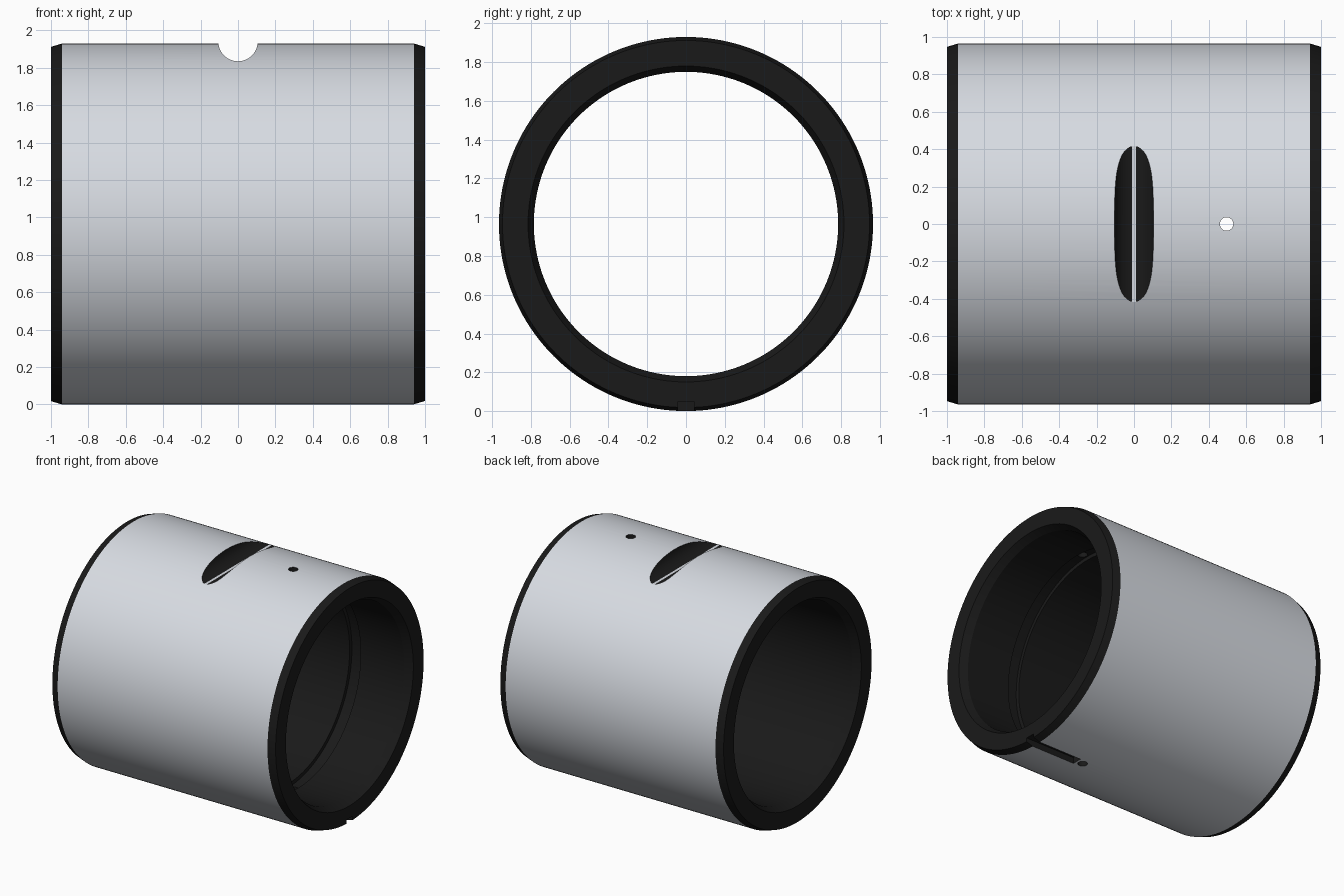
import bpy, bmesh, math
from mathutils import Matrix, Vector

if "Cube" in bpy.data.objects:
    bpy.data.objects.remove(bpy.data.objects["Cube"])

R, BORE = 0.965, 0.785
SEG = 160

# Sleeve wall section (x, radius): chamfered ends plus an annular groove in the bore
profile = [(-1, 0.815), (-1, 0.947), (-0.94, R), (0.94, R), (1, 0.947), (1, 0.815),
           (0.94, BORE), (0.55, BORE), (0.55, BORE + 0.03),
           (0.45, BORE + 0.03), (0.45, BORE), (-0.94, BORE)]


def make_object(name, bm):
    bmesh.ops.recalc_face_normals(bm, faces=bm.faces)
    mesh = bpy.data.meshes.new(name)
    bm.to_mesh(mesh)
    bm.free()
    obj = bpy.data.objects.new(name, mesh)
    bpy.context.collection.objects.link(obj)
    return obj


def lathe(name, points):
    bm = bmesh.new()
    rings = []
    for i in range(SEG):
        a = 2 * math.pi * i / SEG
        rings.append([bm.verts.new((x, r * math.sin(a), R + r * math.cos(a))) for x, r in points])
    n = len(points)
    for i in range(SEG):
        p, q = rings[i], rings[(i + 1) % SEG]
        for j in range(n):
            k = (j + 1) % n
            bm.faces.new((p[j], p[k], q[k], q[j]))
    return make_object(name, bm)


def rod(name, radius, depth, matrix, seg):
    bm = bmesh.new()
    bmesh.ops.create_cone(bm, cap_ends=True, segments=seg, radius1=radius,
                          radius2=radius, depth=depth, matrix=matrix)
    return make_object(name, bm)


def box(name, center, size):
    bm = bmesh.new()
    bmesh.ops.create_cube(bm, size=1, matrix=Matrix.Translation(center) @ Matrix.Diagonal((*size, 1)))
    return make_object(name, bm)


def material(name, color):
    mat = bpy.data.materials.new(name)
    mat.diffuse_color = (*color, 1)
    mat.use_nodes = True
    mat.node_tree.nodes["Principled BSDF"].inputs["Base Color"].default_value = mat.diffuse_color
    return mat


sleeve = lathe("bushing_sleeve", profile)

# Cutters: crosswise top slot, vertical oil hole, keyway in the bottom
cutters = [
    rod("top_slot_cutter", 0.105, 2.4,
        Matrix.Translation((0, 0, 1.94)) @ Matrix.Rotation(math.pi / 2, 4, 'X'), 64),
    rod("oil_hole_cutter", 0.036, 3, Matrix.Translation((0.495, 0, R)), 32),
    box("keyway_cutter", Vector((0.8, 0, 0)), (0.5, 0.08, 0.1)),
]
for cutter in cutters:
    mod = sleeve.modifiers.new(cutter.name, 'BOOLEAN')
    mod.operation = 'DIFFERENCE'
    mod.solver = 'EXACT'
    mod.object = cutter

# Bake the cuts, then remove the cutters
deps = bpy.context.evaluated_depsgraph_get()
cut_mesh = bpy.data.meshes.new_from_object(sleeve.evaluated_get(deps))
sleeve.modifiers.clear()
sleeve.data = cut_mesh
for cutter in cutters:
    bpy.data.objects.remove(cutter)

# Pale steel on the outer cylinder, near-black on every other surface
cut_mesh.materials.clear()
cut_mesh.materials.append(material("pale_steel", (0.68, 0.71, 0.76)))
cut_mesh.materials.append(material("dark_steel", (0.01, 0.01, 0.01)))
for face in cut_mesh.polygons:
    outer = all(abs(math.hypot(v.y, v.z - R) - R) < 0.002 and abs(v.x) < 0.941
                for v in (cut_mesh.vertices[i].co for i in face.vertices))
    radial = Vector((0, face.center.y, face.center.z - R)).normalized()
    face.material_index = 0 if outer and face.normal.dot(radial) > 0.99 else 1

bpy.context.view_layer.objects.active = sleeve
sleeve.select_set(True)
bpy.ops.object.shade_smooth_by_angle(angle=math.radians(12))
